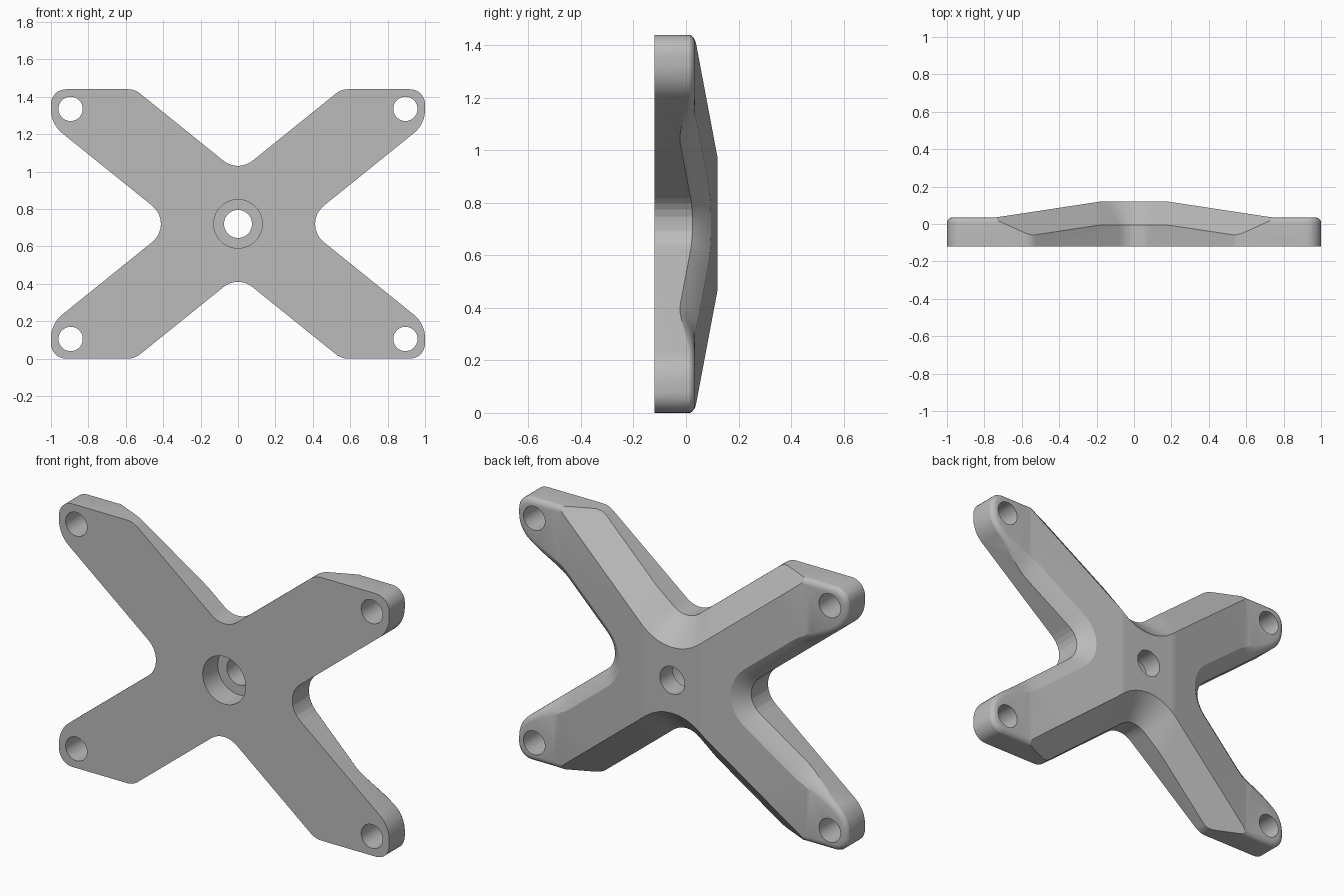
import bpy, bmesh, math
from mathutils import Vector

cube = bpy.data.objects.get("Cube")
if cube:
    bpy.data.objects.remove(cube, do_unlink=True)

MID = 0.72            # height of the centre
SLOPE = 0.806         # rise of the arms
FRONT, BACK, TIP = -0.12, 0.12, 0.035
CREST, FLAT = 0.18, 0.74   # x where the back starts and stops sloping


def back_height(x, clamp=True):
    t = max(0, (abs(x) - CREST) / (FLAT - CREST))
    return BACK + (TIP - BACK) * (min(t, 1) if clamp else t)


def rounded(corners, closed=False, steps=8):
    """Round each (x, v, radius) corner of a path with an arc."""
    n, out = len(corners), []
    for i, (x, v, r) in enumerate(corners):
        p = Vector((x, v))
        if r == 0:
            out.append(p)
            continue
        a = (Vector(corners[i - 1][:2]) - p).normalized()
        b = (Vector(corners[(i + 1) % n][:2]) - p).normalized()
        half = a.angle(b) / 2
        centre = p + (a + b).normalized() * (r / math.sin(half))
        start = p + a * (r / math.tan(half)) - centre
        end = p + b * (r / math.tan(half)) - centre
        total = math.pi - 2 * half
        for k in range(steps + 1):
            t = k / steps
            arc = (start * math.sin((1 - t) * total) + end * math.sin(t * total)) / math.sin(total)
            out.append(centre + arc)
    return out


def subdivide(path, step=0.04):
    out = []
    for a, b in zip(path, path[1:]):
        n = max(1, math.ceil((b - a).length / step))
        out += [a.lerp(b, k / n) for k in range(n)]
    return out + [path[-1]]


def skin(name, rings):
    """Solid through a list of matching rings of 3D points."""
    bm = bmesh.new()
    rows = [[bm.verts.new(p) for p in ring] for ring in rings]
    for r, s in zip(rows, rows[1:]):
        for i in range(len(r)):
            bm.faces.new((r[i - 1], r[i], s[i], s[i - 1]))
    bm.faces.new(rows[0])
    bm.faces.new(rows[-1])
    bmesh.ops.recalc_face_normals(bm, faces=bm.faces)
    mesh = bpy.data.meshes.new(name)
    bm.to_mesh(mesh)
    bm.free()
    obj = bpy.data.objects.new(name, mesh)
    bpy.context.collection.objects.link(obj)
    return obj


def prism(name, pts, y0, y1):
    return skin(name, [[(p[0], y, p[1] + MID) for p in pts] for y in (y0, y1)])


def edge_cutter(name, path, shape, clamp, sx=1, sz=1):
    """Sweep an edge profile along a path; shape(x) gives width, depth, bulge."""
    rings = []
    for i, p in enumerate(path):
        t = path[min(i + 1, len(path) - 1)] - path[max(i - 1, 0)]
        inward = Vector((t.y, -t.x)).normalized()
        w, d, bulge = shape(p.x)
        section = [(-0.03, 0.2), (-0.03, -d)]
        for k in range(6):
            u = k / 5
            a = u * math.pi / 2
            across = (1 - bulge) * u + bulge * (1 - math.cos(a))
            up = (1 - bulge) * u + bulge * math.sin(a)
            section.append((w * across - 0.002 * (1 - u), d * (up - 1)))
        section += [(w * 1.1, d * 0.1), (w * 1.1, 0.2)]
        ring = []
        for s, y in section:
            q = p + inward * s
            ring.append((sx * q.x, back_height(q.x, clamp) + y, sz * q.y + MID))
        rings.append(ring)
    return skin(name, rings)


def boolean(obj, cutter, operation="DIFFERENCE"):
    mod = obj.modifiers.new("cut", "BOOLEAN")
    mod.operation, mod.object, mod.solver = operation, cutter, "EXACT"
    bpy.context.view_layer.objects.active = obj
    bpy.ops.object.modifier_apply(modifier=mod.name)
    bpy.data.objects.remove(cutter, do_unlink=True)


def circle(x, v, r, n=40):
    return [(x + r * math.cos(math.tau * k / n), v + r * math.sin(math.tau * k / n)) for k in range(n)]


# Outline of the cross, one quarter mirrored round
NOTCH_V, NOTCH_X = 0.275, 0.338
corner_x = (MID - NOTCH_V) / SLOPE
corner_v = (1 - NOTCH_X) * SLOPE
quarter = [(corner_x, MID, 0.1), (1, MID, 0.08), (1, corner_v, 0.16)]
right = quarter + [(NOTCH_X, 0, 0.125)] + [(x, -v, r) for x, v, r in reversed(quarter)]
left = [(-x, -v, r) for x, v, r in right]
outline = rounded([(0, NOTCH_V, 0.123)] + right + [(0, -NOTCH_V, 0.123)] + left, closed=True)
bracket = prism("cross_bracket", outline, FRONT, 0.3)

# Back with a flat centre sloping to thin tips
xs = [-1.1, -FLAT, -CREST, CREST, FLAT, 1.1]
back = [(x, back_height(x)) for x in xs] + [(1.1, -0.3), (-1.1, -0.3)]
boolean(bracket, skin("back_profile", [[(x, y, z) for x, y in back] for z in (-0.1, 1.6)]), "INTERSECT")

# Wide chamfers along the upper and lower edges
reach = NOTCH_V + SLOPE
valley = subdivide(rounded([(-1, reach, 0), (0, NOTCH_V, 0.123), (1, reach, 0)]))
for sz in (1, -1):
    boolean(bracket, edge_cutter("chamfer_cutter", valley, lambda x: (0.13, 0.127, 0), False, sz=sz))


# Narrow chamfers along the sides, fading into rounded tips
def side_shape(x):
    t = min(1, max(0, (x - 0.72) / 0.23))
    t = t * t * (3 - 2 * t)
    if x < NOTCH_X:
        t = 0
    return 0.075 - 0.042 * t, 0.062 - 0.03 * t, 0.2 + 0.8 * t


def tip_shape(p):
    return side_shape(p)


ends = [(1, MID, 0.08), (1, corner_v, 0.16)]
side = [(0.7, MID, 0)] + ends + [(NOTCH_X, 0, 0.125)]
side += [(x, -v, r) for x, v, r in reversed(ends)] + [(0.7, -MID, 0)]
side_path = subdivide(rounded(side))


class EdgeShape:
    """Tip rounding on the top and bottom edges, side chamfer elsewhere."""
    def __init__(self, path):
        self.values = [side_shape(1 if abs(p.y) > MID - 0.001 else p.x) for p in path]
        self.index = -1

    def __call__(self, x):
        self.index += 1
        return self.values[self.index]


for sx in (1, -1):
    boolean(bracket, edge_cutter("side_cutter", side_path, EdgeShape(side_path), True, sx=sx))

# Mounting holes, centre hole and its counterbore
for sx in (1, -1):
    for sz in (1, -1):
        boolean(bracket, prism("hole_cutter", circle(sx * 0.895, sz * 0.615, 0.065), -0.3, 0.3))
boolean(bracket, prism("centre_cutter", circle(0, 0, 0.075), -0.3, 0.3))
boolean(bracket, prism("counterbore_cutter", circle(0, 0, 0.13), -0.3, FRONT + 0.13))

# Plain grey finish
grey = bpy.data.materials.new("plain_grey")
grey.use_nodes = True
colour = (0.5, 0.5, 0.5, 1)
grey.diffuse_color = colour
grey.node_tree.nodes["Principled BSDF"].inputs["Base Color"].default_value = colour
bracket.data.materials.clear()
bracket.data.materials.append(grey)
for face in bracket.data.polygons:
    face.material_index = 0

bpy.ops.object.select_all(action="DESELECT")
bracket.select_set(True)
bpy.context.view_layer.objects.active = bracket
bpy.ops.object.shade_smooth_by_angle(angle=math.radians(22))
